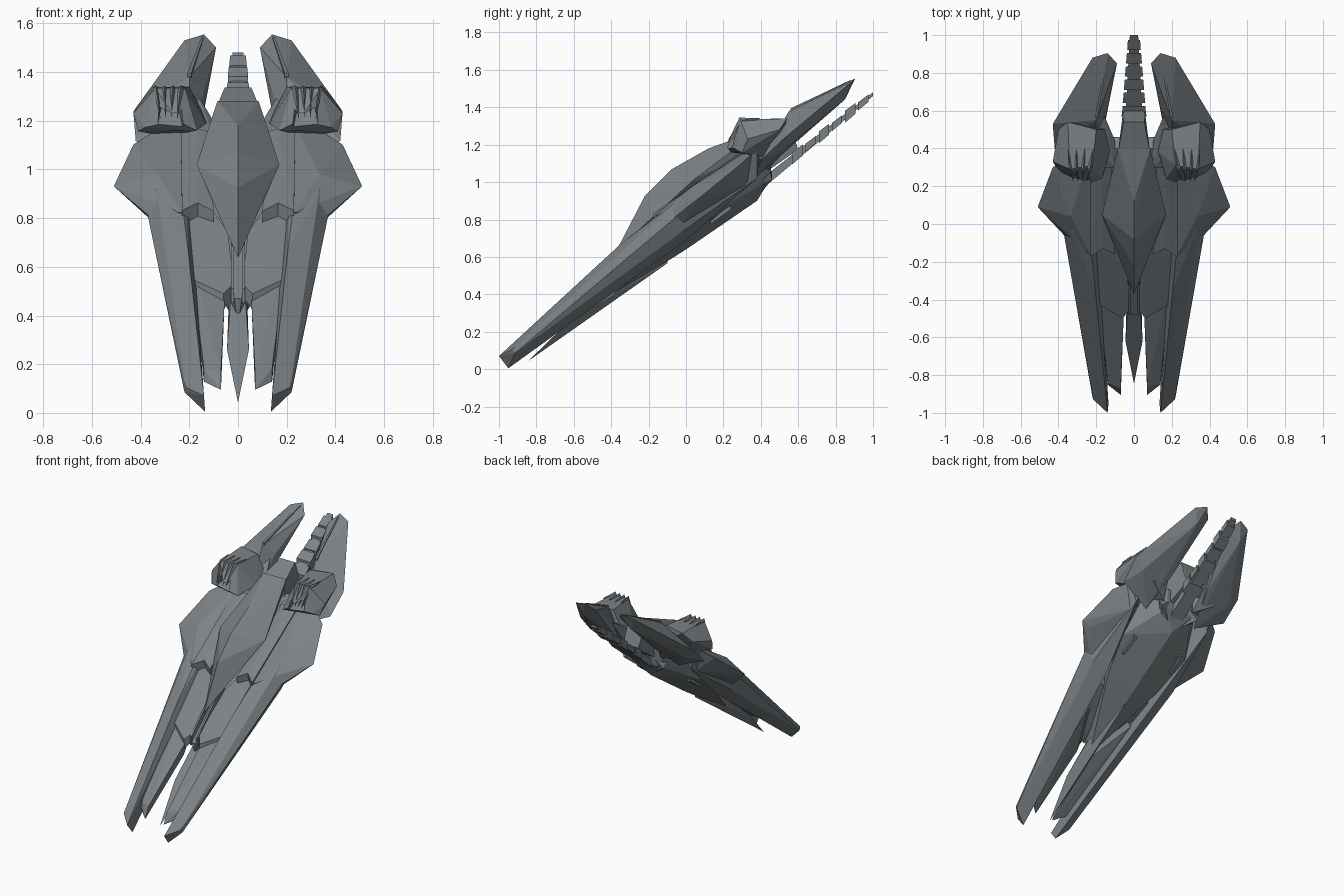
import bpy
import bmesh
from mathutils import Vector

if "Cube" in bpy.data.objects:
    bpy.data.objects.remove(bpy.data.objects["Cube"], do_unlink=True)

# One gunmetal paint for the whole craft
paint = bpy.data.materials.new("gunmetal grey")
paint.use_nodes = True
color = (0.20, 0.225, 0.24, 1)
paint.diffuse_color = color
paint.node_tree.nodes["Principled BSDF"].inputs["Base Color"].default_value = color


def place(x, y, rise):
    """The craft lies on a climbing plane; rise is height above that plane."""
    return Vector((x, y, 0.82 + 0.79 * y + rise))


def faceted(name, points, centred=False, mirrored=False):
    """Flat-faced solid around points; centred parts reflect their own points."""
    if centred:
        points = points + [(-x, y, rise) for x, y, rise in points if x > 0]
    bm = bmesh.new()
    for p in points:
        bm.verts.new(place(*p))
    result = bmesh.ops.convex_hull(bm, input=bm.verts[:])
    loose = {v for v in result["geom_interior"] if isinstance(v, bmesh.types.BMVert)}
    bmesh.ops.delete(bm, geom=list(loose), context="VERTS")
    bmesh.ops.dissolve_limit(bm, angle_limit=0.02, verts=bm.verts[:], edges=bm.edges[:])
    bmesh.ops.recalc_face_normals(bm, faces=bm.faces[:])
    mesh = bpy.data.meshes.new(name)
    bm.to_mesh(mesh)
    bm.free()
    mesh.materials.append(paint)
    obj = bpy.data.objects.new(name, mesh)
    bpy.context.scene.collection.objects.link(obj)
    if mirrored:
        add_mirror(obj)
    return obj


def add_mirror(obj):
    obj.modifiers.new("both sides", "MIRROR").use_axis = (True, False, False)


def bar(name, start, end, start_size, end_size, mirrored=False):
    """Tapered rectangular bar; a size is (half width, half height)."""
    points = []
    for (x, y, rise), (w, t) in ((start, start_size), (end, end_size)):
        points += [(x + sx * w, y, rise + sz * t) for sx in (-1, 1) for sz in (-1, 1)]
    return faceted(name, points, mirrored=mirrored)


# Central body
faceted("canopy", [
    (0, -.37, .11), (0, -.22, .28), (0, -.08, .31), (0, .12, .265),
    (.17, .05, .16), (.085, .4, .145), (.1, .1, .06), (.06, .4, .04)], centred=True)
faceted("neck", [
    (.085, .38, .144), (.055, .54, .09), (.085, .38, -.1), (.05, .6, -.12),
    (.06, .58, -.06)], centred=True)
faceted("hull_core", [
    (.2, .4, .05), (.1, .46, -.03), (.015, -.48, .03), (.15, -.12, .07),
    (0, .38, -.22), (0, 0, -.18), (0, -.45, -.11), (.1, .45, -.16),
    (.26, .2, -.11), (.2, -.02, -.11)], centred=True)
faceted("keel_needle", [
    (0, -.845, -.11), (.045, -.62, -.07), (.03, -.4, -.03), (0, -.6, -.135),
    (0, -.1, -.175), (.03, -.1, -.05)], centred=True)
bar("keel_rail", (.022, -.48, .04), (.022, -.15, .1), (.006, .03), (.006, .03), mirrored=True)

# Long forward blades and prongs
faceted("outer_blade", [
    (.14, -1, .04), (.135, -.95, -.065), (.22, -.915, -.012), (.215, -.93, .02),
    (.37, -.06, .035), (.335, -.02, .115), (.205, -.35, .125), (.225, -.15, .125),
    (.35, .38, .05), (.22, .4, .06), (.3, .38, -.1), (.23, 0, -.13),
    (.33, 0, -.07)], mirrored=True)
faceted("inner_prong", [
    (.07, -.87, .035), (.07, -.905, -.01), (.14, -.84, .025), (.14, -.85, -.02),
    (.055, -.5, .035), (.06, -.5, -.04), (.2, -.25, .05), (.18, -.25, -.08),
    (.1, -.25, .04)], mirrored=True)
faceted("inner_plate", [
    (.02, -.45, .065), (.06, -.5, .065), (.18, -.43, .065), (.02, -.45, .01),
    (.06, -.5, .0), (.18, -.43, .0), (.04, -.2, .08), (.1, -.1, .085),
    (.21, -.1, .085), (.2, -.1, -.08), (.04, -.1, -.1)], mirrored=True)

# Chest armour, split along its chevron point
faceted("chest_armour_outer", [
    (.23, -.175, .15), (.165, -.13, .145), (.23, -.165, .08), (.165, -.12, .08),
    (.235, .3, .1), (.165, .3, .11), (.235, .3, .03), (.165, .3, .03)], mirrored=True)
faceted("chest_armour_inner", [
    (.1, -.16, .135), (.165, -.13, .145), (.1, -.15, .08), (.165, -.12, .08),
    (.12, .3, .1), (.165, .3, .11), (.12, .3, .03), (.165, .3, .03)], mirrored=True)

# Shoulder wings
faceted("shoulder_wing", [
    (.36, -.07, .04), (.51, .09, .04), (.43, .3, .045), (.34, .36, .055),
    (.23, -.165, .135), (.335, .04, .13), (.22, .4, .08), (.45, .1, .0),
    (.3, -.05, -.04), (.3, .33, -.09)], mirrored=True)

# Rear fins
faceted("tail_fin", [
    (.22, .88, .015), (.14, .905, .02), (.09, .85, .01), (.14, .61, .02),
    (.43, .53, .0), (.2, .55, .125), (.42, .4, -.02), (.18, .85, -.05),
    (.15, .55, -.07), (.36, .52, -.06), (.2, .36, -.09)], mirrored=True)
bar("fin_ridge", (.2, .56, .12), (.145, .88, .025), (.008, .012), (.004, .006), mirrored=True)
faceted("fin_root", [
    (.1, .44, .03), (.16, .58, .02), (.3, .5, .05), (.1, .3, .08),
    (.28, .3, .05), (.12, .44, -.1), (.25, .5, -.08)], mirrored=True)

# Shoulder pods with a hollow intake
pod = faceted("shoulder_pod", [
    (.35, .54, .093), (.2, .5, .125), (.22, .31, .27), (.34, .29, .285),
    (.13, .5, -.01), (.13, .38, .07), (.41, .3, .1), (.43, .33, .15),
    (.4, .5, .065), (.25, .21, .215), (.17, .24, .15), (.38, .27, .14), (.3, .4, 0)])
cutter = bar("intake_cutter", (.28, .15, .19), (.28, .31, .21), (.07, .04), (.035, .02))
cutter.hide_render = True
cutter.hide_set(True)
cut = pod.modifiers.new("intake", "BOOLEAN")
cut.operation = "DIFFERENCE"
cut.object = cutter
add_mirror(pod)

# Claws fanning back from each intake over the pod roof
for i in range(4):
    root = .215 + i * .045
    knee = .235 + i * .034
    tip = .25 + i * .023
    faceted("pod_claw", [
        (root, .4, .205), (knee - .012, .3, .27), (knee + .012, .3, .275),
        (knee, .285, .3), (tip, .22, .215), (knee, .31, .22)], mirrored=True)

# Segmented tail spine, tapering backwards
bar("spine_rod", (0, .38, -.15), (0, 1, -.14), (.055, .03), (.022, .01))
for i in range(6):
    y = .57 + i * .07
    width = .066 - i * .006
    depth = .022 if i % 2 else .032
    bar("spine_collar", (0, y, -.142), (0, y + .055, -.142),
        (width, depth), (width * .9, depth * .9))

# Belly details
bar("belly_gun", (.2, .13, -.14), (.19, .24, -.14), (.008, .008), (.014, .015), mirrored=True)
faceted("belly_fin", [
    (.07, .36, -.15), (.15, .46, -.17), (.17, .45, -.12), (.09, .46, -.12),
    (.06, .41, -.19)], mirrored=True)
